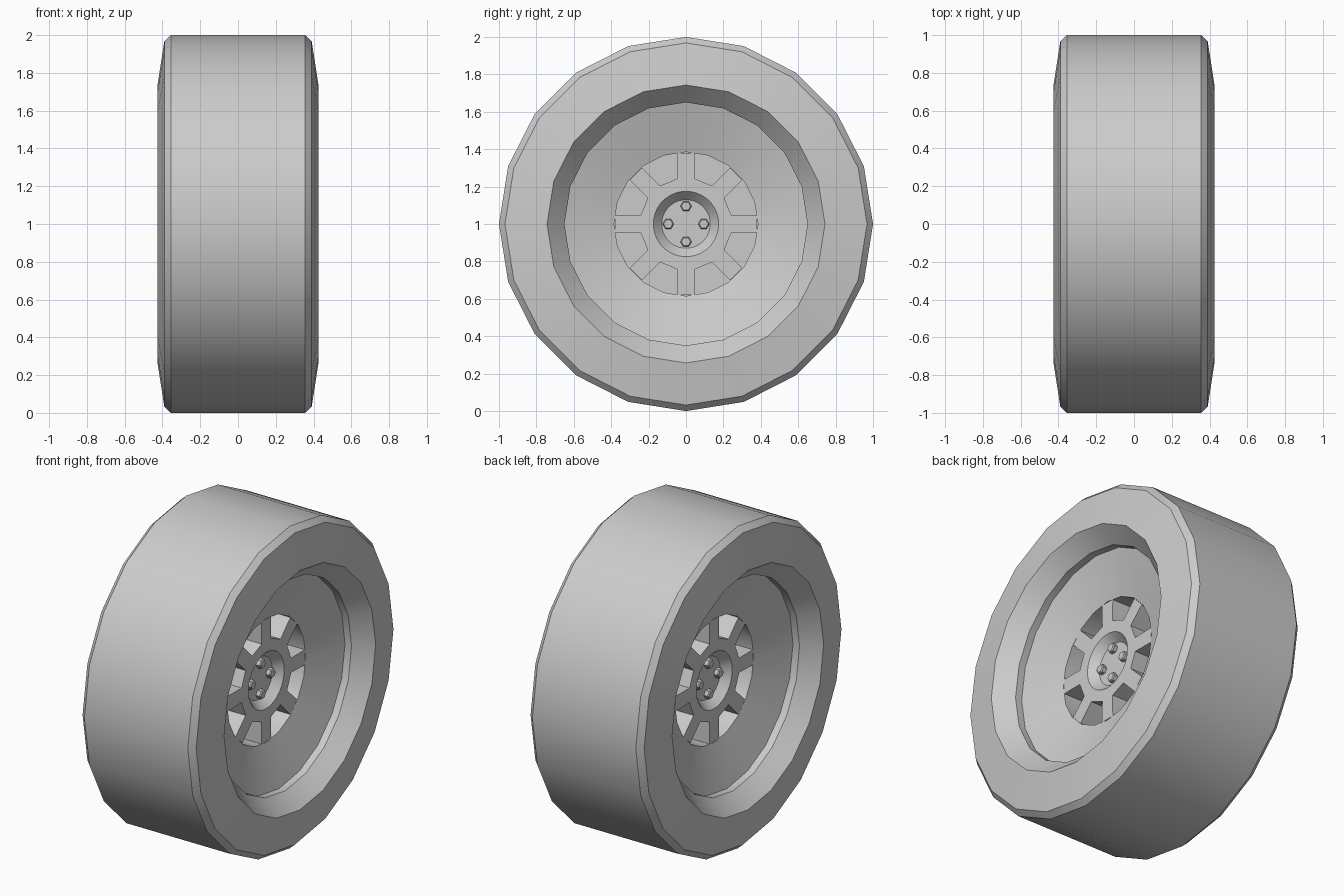
import bpy, bmesh
from math import sin, cos, pi, radians
from mathutils import Matrix, Vector

cube = bpy.data.objects.get("Cube")
if cube:
    bpy.data.objects.remove(cube, do_unlink=True)

grey = bpy.data.materials.new("plain_grey")
grey.use_nodes = True
colour = (0.6, 0.6, 0.6, 1)
grey.diffuse_color = colour
grey.node_tree.nodes["Principled BSDF"].inputs["Base Color"].default_value = colour

AXLE = Vector((0, 0, 1))


def ring(x, r, sides, start=0.0):
    """Points of a regular polygon around the axle."""
    angles = [start + 2 * pi * i / sides for i in range(sides)]
    return [Vector((x, r * cos(a), r * sin(a))) for a in angles]


def loft(name, loops, turn=0.0, offset=Vector(), cap=False, smooth=True):
    """Skin a row of equal loops, turn it about the vertical axis, centre on the axle."""
    bm = bmesh.new()
    rows = [[bm.verts.new(p + offset) for p in loop] for loop in loops]
    n = len(rows[0])
    for a, b in zip(rows, rows[1:]):
        for i in range(n):
            j = (i + 1) % n
            bm.faces.new((a[i], a[j], b[j], b[i]))
    if cap:
        bm.faces.new(rows[-1])
    bm.transform(Matrix.Translation(AXLE) @ Matrix.Rotation(turn, 4, "Z"))
    mesh = bpy.data.meshes.new(name)
    bm.to_mesh(mesh)
    bm.free()
    mesh.materials.append(grey)
    obj = bpy.data.objects.new(name, mesh)
    bpy.context.collection.objects.link(obj)
    if smooth:
        bpy.ops.object.select_all(action="DESELECT")
        obj.select_set(True)
        bpy.context.view_layer.objects.active = obj
        bpy.ops.object.shade_smooth_by_angle(angle=radians(30))
    return obj


# Tyre: half section from tread to inner bead, mirrored across the width
half = [(0.355, 1.0), (0.39, 0.968), (0.425, 0.743), (0.325, 0.65)]
section = [(-x, r) for x, r in reversed(half)] + half
loft("tyre", [ring(x, r, 20) for x, r in section])

# Outline of the eight-spoke disc
outline = []
for k in range(8):
    for angle, r in ((-10.6, 0.247), (-7, 0.382), (7, 0.382), (10.6, 0.247)):
        a = radians(45 * k + angle)
        outline.append((r * cos(a), r * sin(a)))


def star(x):
    return [Vector((x, y, z)) for y, z in outline]


for side, turn in (("left", 0), ("right", pi)):
    # Rim lip, sloping dish and the well behind the spokes
    dish = [(0.325, 0.65), (0.28, 0.65), (0.195, 0.385), (0.06, 0.385)]
    loft(side + "_rim", [ring(x, r, 20) for x, r in dish], turn, cap=True)

    # Spokes with the recessed hub in the middle
    hub_start = radians(-16.875)
    loft(side + "_spokes",
         [star(0.06), star(0.195), ring(0.195, 0.175, 32, hub_start),
          ring(0.145, 0.13, 32, hub_start)], turn, cap=True)

    # Four wheel nuts
    for k in range(4):
        place = Vector((0, 0.095 * cos(k * pi / 2), 0.095 * sin(k * pi / 2)))
        loft(f"{side}_nut_{k + 1}",
             [ring(0.14, 0.03, 6), ring(0.168, 0.03, 6), ring(0.174, 0.024, 6)],
             turn, place, cap=True, smooth=False)
